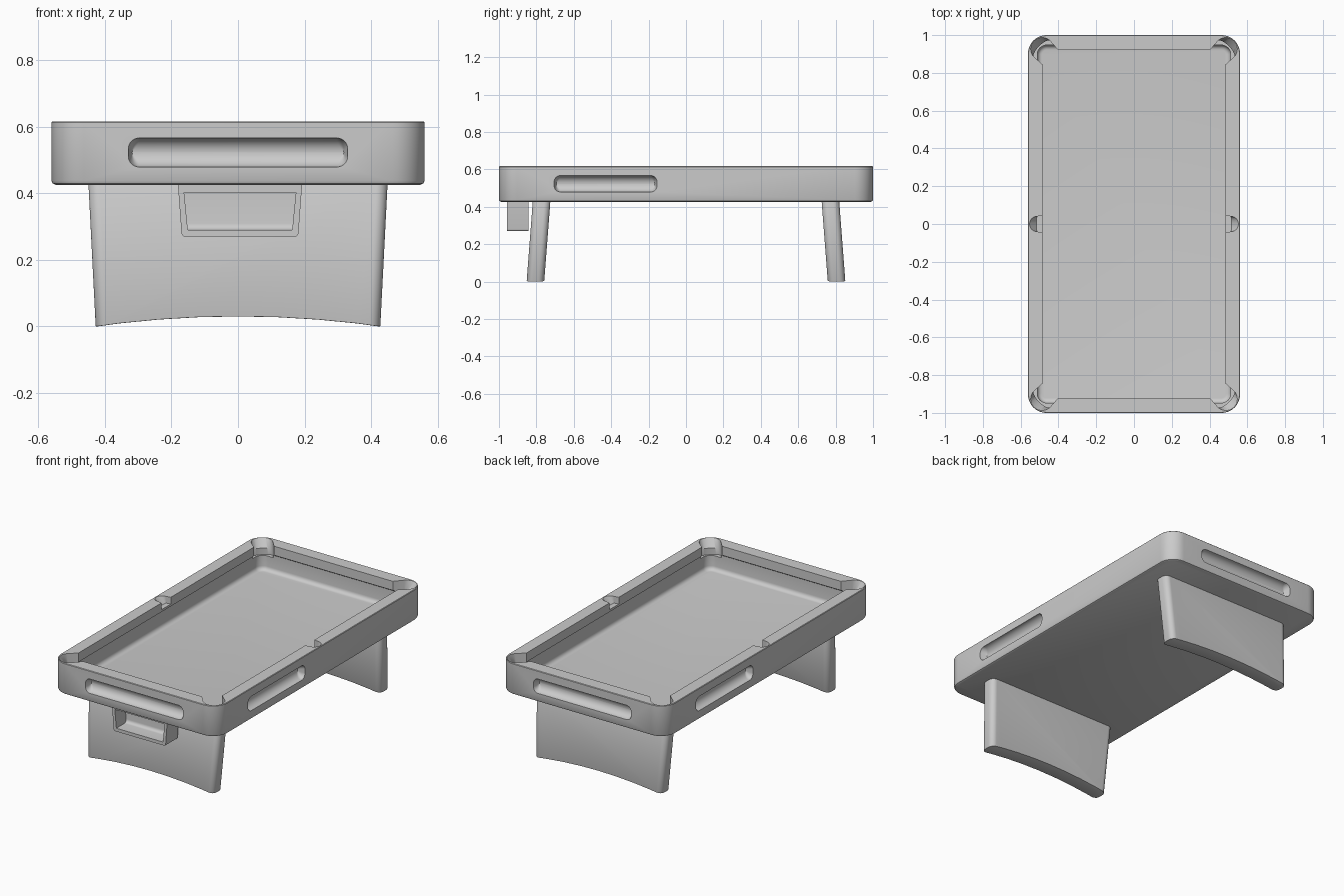
import bpy, bmesh, math
from mathutils import Matrix

cube = bpy.data.objects.get("Cube")
if cube:
    bpy.data.objects.remove(cube, do_unlink=True)


def rounded_rect(hx, hy, r, steps=10):
    """Counter-clockwise outline of a rectangle with round corners."""
    pts = []
    for i, (sx, sy) in enumerate([(1, 1), (-1, 1), (-1, -1), (1, -1)]):
        for k in range(steps + 1):
            a = math.pi / 2 * (i + k / steps)
            pts.append((sx * (hx - r) + r * math.cos(a), sy * (hy - r) + r * math.sin(a)))
    return pts


def loft(name, rings):
    """Closed solid through rings of equal point count."""
    bm = bmesh.new()
    loops = [[bm.verts.new(p) for p in ring] for ring in rings]
    for a, b in zip(loops, loops[1:]):
        for i in range(len(a)):
            j = (i + 1) % len(a)
            bm.faces.new((a[i], a[j], b[j], b[i]))
    bm.faces.new(loops[0][::-1])
    bm.faces.new(loops[-1])
    bmesh.ops.recalc_face_normals(bm, faces=bm.faces)
    mesh = bpy.data.meshes.new(name)
    bm.to_mesh(mesh)
    bm.free()
    obj = bpy.data.objects.new(name, mesh)
    bpy.context.collection.objects.link(obj)
    return obj


def rect_stack(name, levels):
    """Levels are (half x, half y, corner radius, z, y shift)."""
    return loft(name, [[(x, y + dy, z) for x, y in rounded_rect(hx, hy, r)]
                       for hx, hy, r, z, dy in levels])


def apply_modifier(obj, kind, **settings):
    mod = obj.modifiers.new(kind.title(), kind)
    for key, value in settings.items():
        setattr(mod, key, value)
    bpy.context.view_layer.objects.active = obj
    bpy.ops.object.modifier_apply(modifier=mod.name)


def cut(obj, cutter):
    cutter.hide_render = True
    apply_modifier(obj, 'BOOLEAN', operation='DIFFERENCE', solver='EXACT', object=cutter)
    bpy.data.objects.remove(cutter, do_unlink=True)


def smooth(obj):
    bpy.ops.object.select_all(action='DESELECT')
    obj.select_set(True)
    bpy.context.view_layer.objects.active = obj
    bpy.ops.object.shade_smooth_by_angle(angle=math.radians(32))


TOP, BOTTOM, FLOOR = 0.617, 0.426, 0.442
W = 0.561

# Table body with softened top and bottom rims
table = rect_stack("table_body", [
    (W - 0.012, 0.988, 0.085, BOTTOM, 0),
    (W - 0.004, 0.996, 0.093, BOTTOM + 0.004, 0),
    (W, 1, 0.097, BOTTOM + 0.012, 0),
    (W, 1, 0.097, TOP - 0.003, 0),
    (W - 0.003, 0.997, 0.094, TOP, 0)])

# Playing bed with a rounded edge, undercut below the cushions
bed_levels = []
for k in range(6):
    a = math.pi / 2 * k / 5
    inset = 0.025 * (1 - math.sin(a))
    bed_levels.append((0.512 - inset, 0.947 - inset, 0.05 - inset,
                       FLOOR + 0.025 * (1 - math.cos(a)), 0))
bed_levels += [(0.512, 0.947, 0.05, 0.545, 0), (0.485, 0.92, 0.02, 0.562, 0),
               (0.485, 0.92, 0.02, 0.7, 0)]
cut(table, rect_stack("bed_cutter", bed_levels))


def pocket_cutter(x, y, angle, radius, mouth, reach, levels):
    """Round-backed notch; levels are (z, how far the back bulges)."""
    rings = []
    for z, bulge in levels:
        arc = [math.radians(-90 + 180 * k / 24) for k in range(25)]
        ring = [(radius * bulge * math.cos(a), radius * math.sin(a), z) for a in arc]
        rings.append(ring + [(-reach, mouth, z), (-reach, -mouth, z)])
    cutter = loft("pocket_cutter", rings)
    cutter.data.transform(Matrix.Translation((x, y, 0)) @ Matrix.Rotation(angle, 4, 'Z'))
    return cutter


# Corner and side pockets with sloping backs
for sx in (-1, 1):
    for sy in (-1, 1):
        cut(table, pocket_cutter(sx * 0.487, sy * 0.927, math.atan2(sy, sx), 0.06, 0.054, 0.1,
                                 [(0.53, 0.35), (0.57, 0.35), (TOP, 1), (0.7, 1)]))
    cut(table, pocket_cutter(sx * 0.513, 0, math.atan2(0, sx), 0.04, 0.046, 0.035,
                             [(0.576, 0.1), (TOP, 1), (0.7, 1)]))


def slot_cutter(half_length, shift, angle, edge):
    """Scoop with a half-round section."""
    rings = []
    for k in range(-1, 8):
        a = math.pi / 2 * max(k, 0) / 7.4
        half = 0.0435 * math.cos(a)
        depth = 0.042 * math.sin(a) if k >= 0 else -0.05
        outline = rounded_rect(half_length - 0.012 * math.sin(a), half, half * 0.75)
        rings.append([(x + shift, depth - edge, z + 0.523) for x, z in outline])
    cutter = loft("slot_cutter", rings)
    cutter.data.transform(Matrix.Rotation(angle, 4, 'Z'))
    return cutter


# Scooped storage slots on all four sides
for turn in (0, math.pi):
    cut(table, slot_cutter(0.33, 0, turn, 1))
    cut(table, slot_cutter(0.275, -0.43, turn + math.pi / 2, W))
smooth(table)

# Splayed panel legs with an arched foot
for name, side in (("front_leg", -1), ("back_leg", 1)):
    leg = rect_stack(name, [(0.428, 0.047, 0.034, 0, side * 0.805),
                            (0.45, 0.047, 0.034, BOTTOM + 0.006, side * 0.772)])
    R = 3.05
    arch = loft("arch_cutter", [[(R * math.sin(math.tau * k / 160), y,
                                  0.03 - R + R * math.cos(math.tau * k / 160))
                                 for k in range(160)] for y in (-1.2, 1.2)])
    cut(leg, arch)
    apply_modifier(leg, 'BEVEL', width=0.007, segments=2, limit_method='ANGLE',
                   angle_limit=math.radians(50))
    smooth(leg)


def tapered_block(name, top, bottom, z0, z1, y0, y1):
    corners = [(-bottom, z0), (bottom, z0), (top, z1), (-top, z1)]
    return loft(name, [[(x + 0.006, y, z) for x, z in corners] for y in (y0, y1)])


def bevel_edges(obj, test, width):
    bm = bmesh.new()
    bm.from_mesh(obj.data)
    edges = [e for e in bm.edges if all(test(v.co) for v in e.verts)]
    bmesh.ops.bevel(bm, geom=edges, offset=width, segments=5, profile=0.5, affect='EDGES')
    bm.to_mesh(obj.data)
    bm.free()


# Ball return tray hanging below the front
tray = tapered_block("ball_return_tray", 0.187, 0.175, 0.27, BOTTOM + 0.005, -0.957, -0.842)
for s in (-1, 1):
    bevel_edges(tray, lambda p: p.z < 0.271 and p.x * s > 0.1, 0.01)
opening = tapered_block("tray_cutter", 0.168, 0.157, 0.29, 0.402, -1.1, -0.86)
bevel_edges(opening, lambda p: p.y > -0.9 and p.z < 0.3, 0.02)
cut(tray, opening)
smooth(tray)
